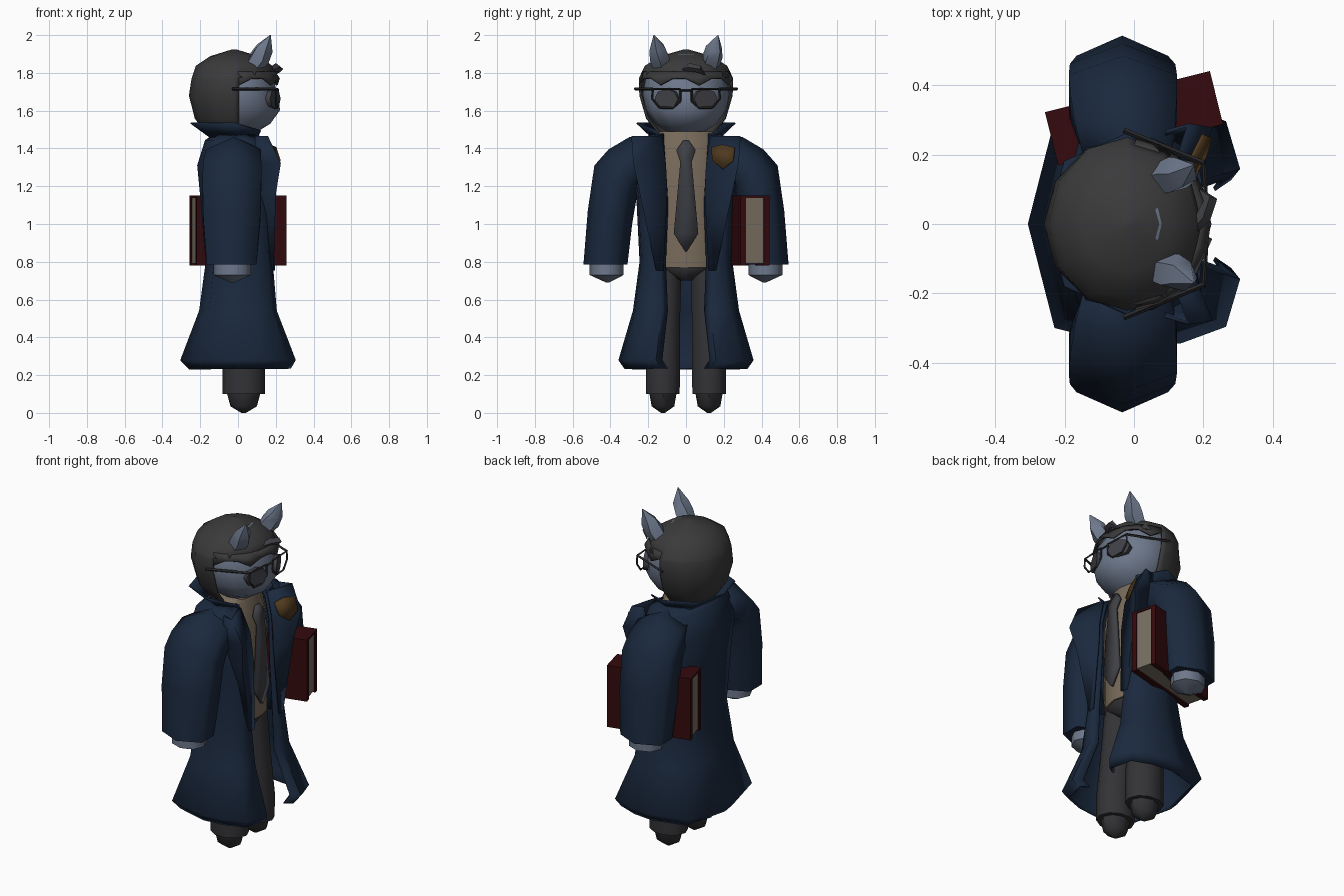
import bpy, bmesh, math
from mathutils import Vector, Matrix

cube = bpy.data.objects.get("Cube")
if cube:
    bpy.data.objects.remove(cube, do_unlink=True)


def material(name, r, g, b):
    m = bpy.data.materials.new(name)
    m.use_nodes = True
    m.diffuse_color = (r, g, b, 1)
    m.node_tree.nodes["Principled BSDF"].inputs["Base Color"].default_value = (r, g, b, 1)
    return m


navy = material("navy cloth", .0105, .022, .048)
grey = material("dark grey hair", .043, .042, .044)
charcoal = material("charcoal trousers", .033, .032, .036)
skin = material("blue grey skin", .155, .190, .262)
tan = material("tan shirt", .19, .148, .105)
slate = material("slate", .050, .051, .060)
black = material("dark frame", .022, .022, .025)
red = material("dark red cover", .034, .003, .004)
paper = material("paper", .19, .158, .118)
brown = material("brown badge", .080, .042, .013)


def finish(name, bm, mat, thick=0, angle=64):
    """Turn a bmesh into a named, coloured, smoothed object."""
    bmesh.ops.recalc_face_normals(bm, faces=bm.faces[:])
    me = bpy.data.meshes.new(name)
    bm.to_mesh(me)
    bm.free()
    me.materials.append(mat)
    ob = bpy.data.objects.new(name, me)
    bpy.context.collection.objects.link(ob)
    if thick:
        mod = ob.modifiers.new("thickness", "SOLIDIFY")
        mod.thickness, mod.offset = thick, 0
    bpy.ops.object.select_all(action="DESELECT")
    ob.select_set(True)
    bpy.context.view_layer.objects.active = ob
    bpy.ops.object.shade_smooth_by_angle(angle=math.radians(angle))
    return ob


def loft(name, rings, mat, closed=True, thick=0, angle=64, edit=None):
    """Skin a list of equal point rings; closed rings get end caps."""
    bm = bmesh.new()
    rows = [[bm.verts.new(p) for p in r] for r in rings]
    n = len(rows[0])
    for a, b in zip(rows, rows[1:]):
        for i in range(n if closed else n - 1):
            j = (i + 1) % n
            bm.faces.new((a[i], a[j], b[j], b[i]))
    if closed:
        bm.faces.new(rows[0])
        bm.faces.new(rows[-1])
    if edit:
        edit(bm)
    return finish(name, bm, mat, thick, angle)


def ellipse(x, y, z, rx, ry, n=10):
    return [(x + rx * math.cos(math.tau * i / n), y + ry * math.sin(math.tau * i / n), z)
            for i in range(n)]


def column(name, rows, mat, n=10, **options):
    """Stack of horizontal ellipses: x, y, z, rx, ry."""
    return loft(name, [ellipse(*r, n) for r in rows], mat, **options)


def tube(name, points, radii, mat, n=4):
    """Tapered tube through a few points."""
    pts = [Vector(p) for p in points]
    rings = []
    for i, p in enumerate(pts):
        d = pts[min(i + 1, len(pts) - 1)] - pts[max(i - 1, 0)]
        q = d.to_track_quat("Z", "Y")
        rings.append([p + q @ Vector(v) for v in ellipse(0, 0, 0, radii[i], radii[i], n)])
    return loft(name, rings, mat)


def mirrored(half):
    """Half outline from back centre to front edge, completed across y."""
    return [(x, -y, z) for x, y, z in reversed(half[1:])] + half


# Head with a fuller lower face
bm = bmesh.new()
bmesh.ops.create_uvsphere(bm, u_segments=12, v_segments=8, radius=1)
for v in bm.verts:
    v.co = Vector((v.co.x * .205, v.co.y * .23, 1.69 + v.co.z * .225))
    if v.co.x > 0 and v.co.z < 1.64:
        v.co.x *= 1.18
finish("head", bm, skin)


# Hair shell, cut open around the face
def cut_face(bm):
    for co, no in (((.005, 0, 0), (1, 0, 0)), ((0, 0, 1.775), (0, 0, 1))):
        bmesh.ops.bisect_plane(bm, geom=bm.verts[:] + bm.edges[:] + bm.faces[:],
                               plane_co=co, plane_no=no)
    gone = [f for f in bm.faces
            if f.calc_center_median().x > .005 and f.calc_center_median().z < 1.775]
    bmesh.ops.delete(bm, geom=gone, context="FACES")


column("hair", [(-.02, 0, 1.46, .13, .13), (-.02, 0, 1.56, .205, .208), (-.02, 0, 1.68, .236, .243),
                (-.02, 0, 1.77, .222, .246), (-.02, 0, 1.835, .2, .215),
                (-.02, 0, 1.885, .125, .135), (-.02, 0, 1.92, .012, .012)],
       grey, 12, thick=.008, edit=cut_face)

# Jagged fringe along the hairline
top, low = [], []
for i in range(11):
    a = math.radians(-85 + 17 * i)
    c, s = math.cos(a), math.sin(a)
    top.append((-.02 + .212 * c, .226 * s, 1.805))
    low.append((-.015 + .232 * c, .243 * s, 1.735 if i % 3 == 0 else 1.77))
loft("fringe", [top, low], grey, closed=False, thick=.01)
tube("forelock", [(.16, -.03, 1.81), (.20, .02, 1.83), (.22, .07, 1.82), (.19, .10, 1.79)],
     [.01, .022, .02, .003], slate)

# Parts that repeat on both sides
for side, s in (("left", 1), ("right", -1)):
    tube(side + "_ear", [(.07, s * .13, 1.82), (.115, s * .14, 1.88), (.142, s * .15, 1.93),
                         (.172, s * .17, 2.0)], [.045, .055, .046, .002], skin, 5)

    # Eye and spectacles
    turn = Matrix.Rotation(s * math.radians(24), 3, "Z")
    eye = [turn @ Vector((x, .068 * math.cos(a), .054 * math.sin(a)))
           + Vector((.187, s * .1, 1.662))
           for x in (-.02, .012) for a in [math.tau * k / 8 for k in range(8)]]
    loft(side + "_eye", [eye[:8], eye[8:]], slate)
    rim = [(.03, 1.715), (.175, 1.715), (.18, 1.665), (.14, 1.615), (.07, 1.615), (.03, 1.65)]
    rim = [(.212 - .06 * y, s * y, z) for y, z in rim]
    for i, p in enumerate(rim):
        tube(side + "_spectacle_rim", [p, rim[(i + 1) % 6]], [.006, .006], black)
    tube(side + "_spectacle_temple", [rim[1], (-.03, s * .27, 1.715)], [.008, .008], black)

    # Sleeve: outer y, z, inner y, z, centre x, half depth
    sleeve = []
    for yo, zo, yi, zi, cx, hx in ((.19, 1.465, .19, 1.2, -.02, .125),
                                   (.30, 1.46, .25, 1.2, -.025, .145),
                                   (.41, 1.395, .258, 1.17, -.03, .153),
                                   (.485, 1.31, .263, 1.13, -.032, .156),
                                   (.52, 1.07, .285, 1.0, -.033, .152),
                                   (.543, .785, .31, .785, -.034, .132)):
        ring = []
        for k in range(6):
            a = math.tau * k / 6
            t = (1 + math.cos(a)) / 2
            ring.append((cx + hx * math.sin(a) / math.sin(math.pi / 3),
                         s * (yi + (yo - yi) * t), zi + (zo - zi) * t))
        sleeve.append(ring)
    loft(side + "_sleeve", sleeve, navy, angle=78)
    column(side + "_hand", [(-.03, s * .42, .81, .10, .09), (-.03, s * .42, .73, .10, .09),
                            (-.03, s * .415, .69, .01, .008)], skin, 8, angle=50)

    # Leg and shoe
    column(side + "_leg", [(.0, s * .105, .80, .10, .085), (.015, s * .115, .5, .105, .088),
                           (.03, s * .122, .24, .112, .095), (.03, s * .122, .10, .112, .093)],
           charcoal)
    column(side + "_shoe", [(.03, s * .122, .11, .09, .073), (.03, s * .122, .035, .07, .06),
                            (.03, s * .122, 0, .012, .01)], charcoal, 8, angle=50)

    # Folded lapel: height, inner x, outer x, inner y, outer y
    rows = [(1.465, .105, .155, .13, .285), (1.32, .152, .222, .108, .275),
            (1.16, .168, .196, .10, .24), (.755, .19, .185, .12, .155)]
    loft(side + "_lapel", [[(xi, s * yi, z), (xo, s * yo, z), (.09, s * (yo - .02), z)]
                           for z, xi, xo, yi, yo in rows],
         navy, closed=False, thick=.012, angle=40)

tube("spectacle_bridge", [(.21, -.03, 1.708), (.21, .03, 1.708)], [.007, .007], black)

# Shirt, tie and hips
column("shirt", [(0, 0, .77, .145, .19), (0, 0, 1.1, .145, .2), (0, 0, 1.3, .138, .2),
                 (0, 0, 1.42, .12, .18), (0, 0, 1.49, .105, .14)], tan, 12)
tie = [(1.44, .015), (1.39, .05), (1.33, .03), (.95, .065), (.855, .004)]
loft("tie", [[(.157 - max(0, z - 1.3) * .2, -w, z), (.157 - max(0, z - 1.3) * .2, w, z)]
             for z, w in tie], slate, closed=False, thick=.018)
column("hips", [(0, 0, .80, .13, .19), (0, 0, .76, .14, .16), (.02, 0, .70, .08, .03)], charcoal)

# Long coat, open down the front: height, back x, half width, front x, opening
coat = []
for z, xb, w, xf, gap in ((1.475, -.12, .17, .08, .13), (1.44, -.17, .25, .112, .13),
                          (1.31, -.21, .27, .152, .12), (1.1, -.19, .255, .166, .108),
                          (.8, -.165, .24, .178, .12), (.54, -.2, .275, .2, .11),
                          (.28, -.3, .352, .3, .14), (.235, -.255, .32, .275, .11)):
    half = [(xb, 0), (.75 * xb, .84 * w), (0, w), (.45 * xf, .96 * w), (.87 * xf, .83 * w),
            (xf, gap + .02), (.84 * xf, gap - .01)]
    coat.append(mirrored([(x, y, z) for x, y in half]))
loft("coat", coat, navy, closed=False, thick=.012)

# Turned-up collar
collar_base = [(-.14, 0, 1.455), (-.115, .13, 1.455), (0, .175, 1.455), (.10, .125, 1.455)]
collar_rim = [(-.25, 0, 1.535), (-.2, .18, 1.535), (-.02, .26, 1.535), (.12, .16, 1.495)]
loft("collar", [mirrored(collar_base), mirrored(collar_rim)], navy, closed=False, thick=.008)

# Chest badge lying on the left lapel
shield = [(.135, 1.405), (.195, 1.42), (.258, 1.405), (.25, 1.335), (.195, 1.29), (.14, 1.335)]
bm = bmesh.new()
bm.faces.new([bm.verts.new((.168 + .42 * (y - .108) - .37 * max(0, z - 1.32), y, z))
              for y, z in shield])
finish("badge", bm, brown, .009)


# Book held under the left arm, spine upward
def slab(name, size, offset, mat):
    bm = bmesh.new()
    bmesh.ops.create_cube(bm, size=1)
    place = (Matrix.Translation((0, .305, .965)) @ Matrix.Rotation(math.radians(14), 4, "Z")
             @ Matrix.Translation(offset) @ Matrix.Diagonal((*size, 1)))
    bmesh.ops.transform(bm, matrix=place, verts=bm.verts[:])
    finish(name, bm, mat)


for label, y in (("outer", .064), ("inner", -.064)):
    slab("book_%s_cover" % label, (.49, .03, .37), (0, y, 0), red)
slab("book_spine", (.49, .12, .012), (0, 0, .179), red)
slab("book_pages", (.478, .11, .35), (0, 0, .001), paper)
